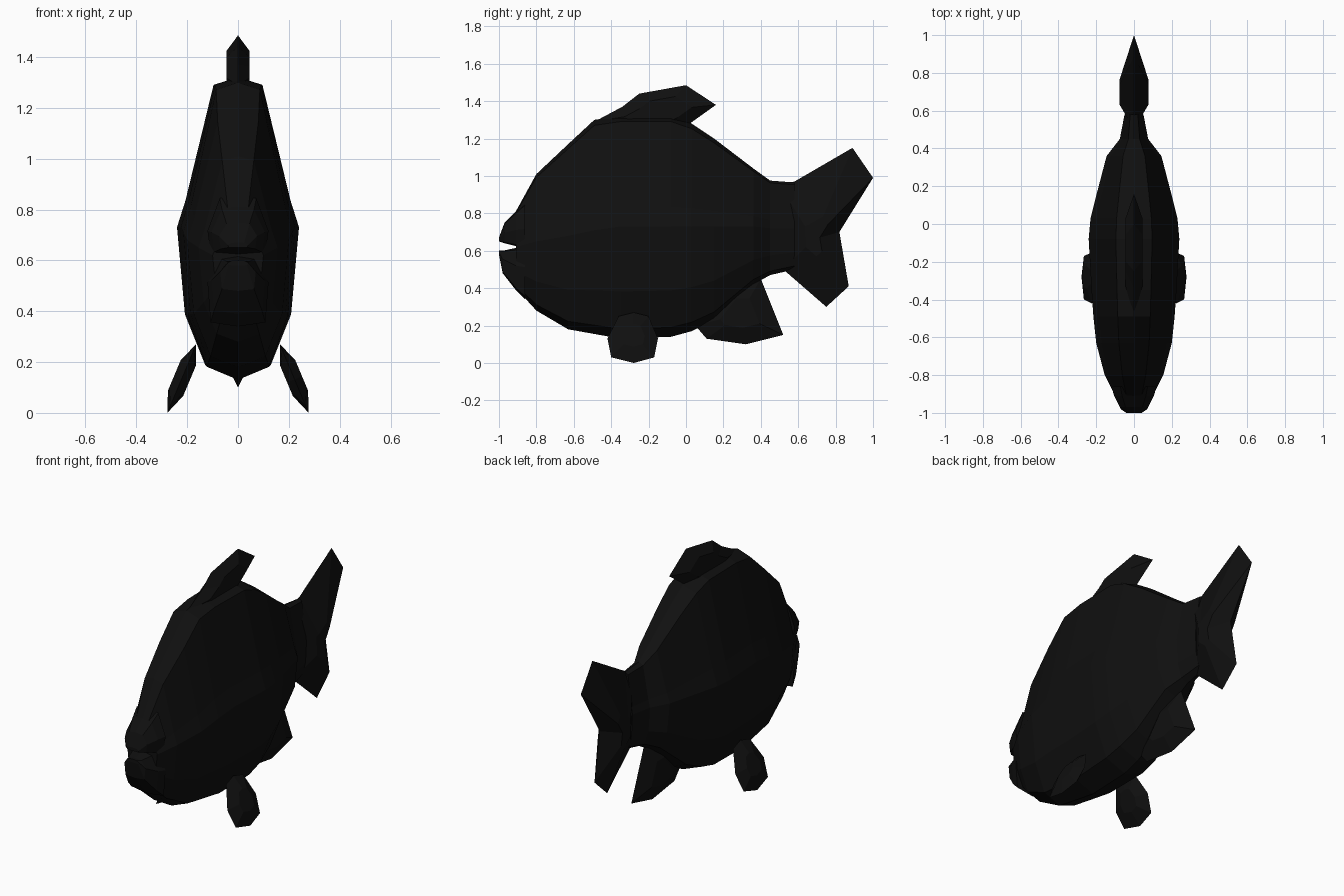
import bpy, bmesh
from mathutils import Vector

cube = bpy.data.objects.get("Cube")
if cube:
    bpy.data.objects.remove(cube, do_unlink=True)

COLOR = (0.005, 0.005, 0.005, 1)
black = bpy.data.materials.new("near black")
black.use_nodes = True
black.diffuse_color = COLOR
black.node_tree.nodes["Principled BSDF"].inputs["Base Color"].default_value = COLOR


def finish(name, bm):
    bmesh.ops.recalc_face_normals(bm, faces=bm.faces)
    bmesh.ops.triangulate(bm, faces=[f for f in bm.faces if len(f.verts) > 4])
    mesh = bpy.data.meshes.new(name)
    bm.to_mesh(mesh)
    bm.free()
    mesh.materials.append(black)
    obj = bpy.data.objects.new(name, mesh)
    bpy.context.collection.objects.link(obj)
    return obj


def bridge(bm, a, b):
    n = len(a)
    for i in range(n):
        j = (i + 1) % n
        bm.faces.new((a[i], a[j], b[j], b[i]))


# Half cross-section: width fraction, height fraction (+1 back, -1 belly)
SECTION = [(0, 1), (0.4, 0.95), (0.86, 0.18), (1, 0), (0.87, -0.58), (0.54, -0.915), (0, -1)]


def loft(name, stations, section):
    """Stations are (y, top z, bottom z, half width, widest z)."""
    ring = section + [(-x, h) for x, h in reversed(section[1:-1])]
    bm = bmesh.new()
    rings = []
    for y, top, low, w, mid in stations:
        rings.append([bm.verts.new((x * w, y, mid + h * ((top - mid) if h > 0 else (mid - low))))
                      for x, h in ring])
    for a, b in zip(rings, rings[1:]):
        bridge(bm, a, b)
    bm.faces.new(rings[0])
    bm.faces.new(rings[-1])
    return finish(name, bm)


def fin(name, outline, thick, inset, centre, place=lambda x, y, z: (x, y, z)):
    """Sharp-rimmed fin: outline in (y, z) with a raised plateau each side."""
    bm = bmesh.new()
    c = Vector(centre)
    rim = [bm.verts.new(place(0, y, z)) for y, z in outline]
    for side in (-1, 1):
        inner = []
        for p in outline:
            q = c + (Vector(p) - c) * inset
            inner.append(bm.verts.new(place(side * thick, q.x, q.y)))
        bridge(bm, rim, inner)
        bm.faces.new(inner)
    return finish(name, bm)


# Body
loft("body", [
    (-0.91, 0.81, 0.40, 0.10, 0.62),
    (-0.80, 1.01, 0.28, 0.155, 0.65),
    (-0.63, 1.17, 0.18, 0.20, 0.68),
    (-0.49, 1.30, 0.155, 0.215, 0.71),
    (-0.35, 1.32, 0.13, 0.225, 0.73),
    (-0.08, 1.32, 0.14, 0.24, 0.73),
    (0.03, 1.28, 0.17, 0.23, 0.73),
    (0.15, 1.20, 0.23, 0.20, 0.73),
    (0.36, 1.04, 0.42, 0.145, 0.73),
    (0.45, 0.975, 0.47, 0.075, 0.72),
    (0.58, 0.965, 0.50, 0.05, 0.72)], SECTION)

# Lips, with the open mouth between them
LIP = [(0, 1), (0.6, 0.9), (1, 0.1), (0.9, -0.9), (0, -1)]
loft("upper_lip", [(-0.86, 0.86, 0.62, 0.12, 0.70), (-0.91, 0.81, 0.625, 0.105, 0.70),
                   (-0.97, 0.75, 0.64, 0.075, 0.69), (-1.0, 0.67, 0.65, 0.04, 0.66)], LIP)
loft("lower_lip", [(-0.86, 0.62, 0.34, 0.12, 0.50), (-0.91, 0.615, 0.39, 0.105, 0.51),
                   (-0.98, 0.60, 0.48, 0.07, 0.55), (-1.0, 0.60, 0.58, 0.04, 0.59)], LIP)

# Fins along the centre line
fin("dorsal_fin", [(-0.49, 1.29), (-0.34, 1.37), (-0.25, 1.44), (0, 1.485), (0.16, 1.38),
                   (0.02, 1.28), (-0.1, 1.22), (-0.4, 1.22)], 0.045, 0.55, (-0.13, 1.35))
fin("tail_fin", [(0.50, 0.95), (0.58, 0.97), (0.89, 1.15), (1, 0.99), (0.82, 0.70),
                 (0.87, 0.41), (0.75, 0.30), (0.52, 0.50)], 0.078, 0.25, (0.68, 0.66))
fin("anal_fin", [(0.05, 0.20), (0.11, 0.13), (0.32, 0.10), (0.52, 0.15), (0.40, 0.45),
                 (0.25, 0.45)], 0.045, 0.45, (0.29, 0.26))

# Splayed fins under the belly
for name, s in (("left_pectoral_fin", 1), ("right_pectoral_fin", -1)):
    fin(name, [(-0.40, 0.03), (-0.28, 0.0), (-0.17, 0.03), (-0.15, 0.13), (-0.20, 0.25),
               (-0.28, 0.27), (-0.36, 0.25), (-0.42, 0.13)], 0.03, 0.45, (-0.28, 0.14),
        lambda x, y, z, s=s: (s * (0.278 - 0.42 * z + x), y, z + 0.35 * x))
